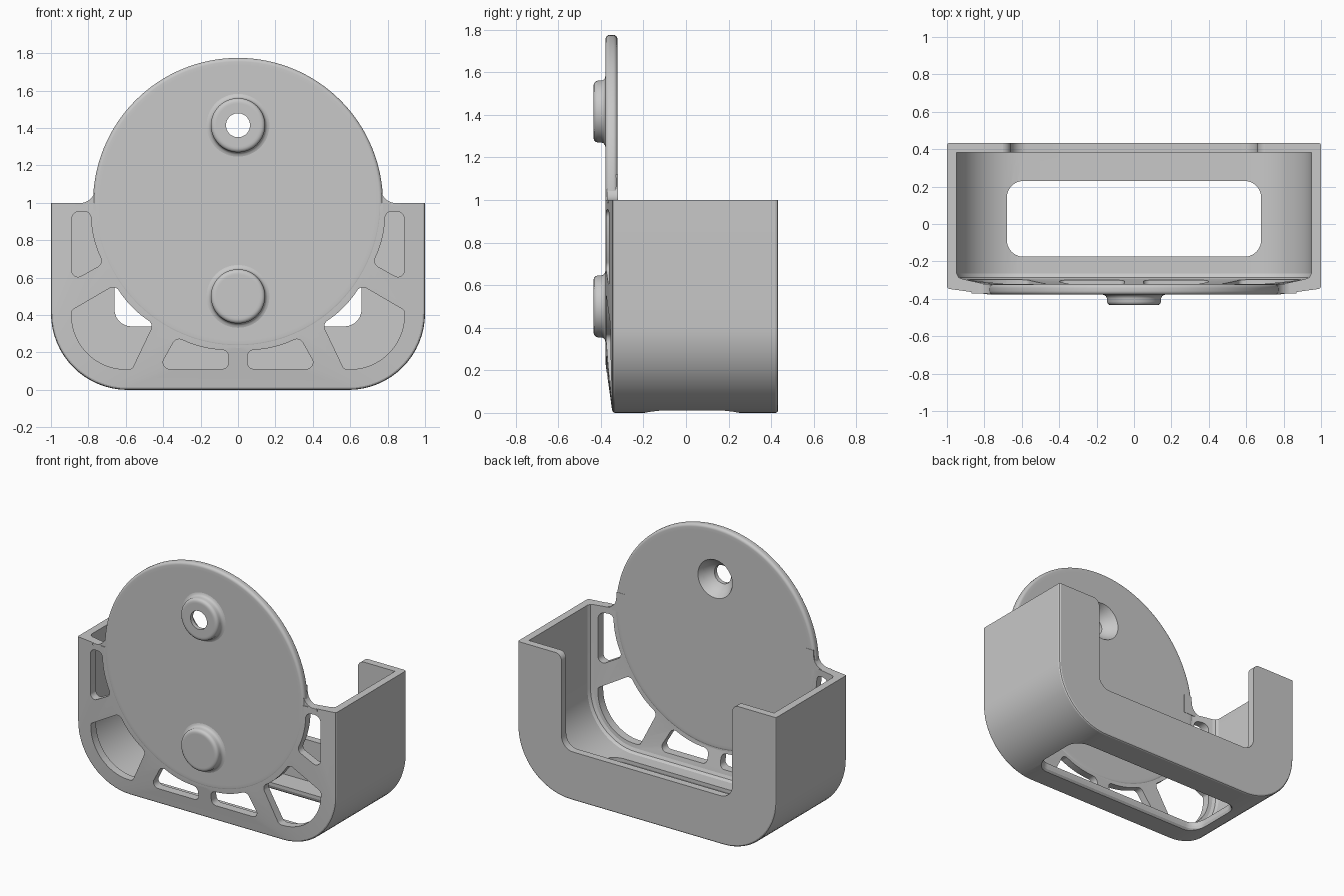
import bpy, bmesh, math
from mathutils import Vector

cube = bpy.data.objects.get("Cube")
if cube:
    bpy.data.objects.remove(cube)

grey = bpy.data.materials.new("plain_grey")
grey.use_nodes = True
COLOR = (0.58, 0.58, 0.58, 1)
grey.diffuse_color = COLOR
grey.node_tree.nodes["Principled BSDF"].inputs["Base Color"].default_value = COLOR

FRONT, BACK = -0.377, 0.433     # main faces of the holder
RADIUS, MID = 0.775, 1.0        # round plate radius and centre height
WALL = 0.052


def rounded(corners, steps=16):
    """Outline with each (x, z, radius) corner filleted."""
    out = []
    for i, (x, z, r) in enumerate(corners):
        p = Vector((x, z))
        if r <= 0:
            out.append(p)
            continue
        u = (Vector(corners[i - 1][:2]) - p).normalized()
        v = (Vector(corners[(i + 1) % len(corners)][:2]) - p).normalized()
        half = u.angle(v) / 2
        c = p + (u + v).normalized() * r / math.sin(half)
        t = r / math.tan(half)
        a, b, turn = p + u * t - c, p + v * t - c, math.pi - 2 * half
        for k in range(steps + 1):
            f = k / steps
            out.append(c + (a * math.sin((1 - f) * turn) + b * math.sin(f * turn)) / math.sin(turn))
    return out


def circle(r, z, n=96):
    return [Vector((r * math.cos(2 * math.pi * i / n), z + r * math.sin(2 * math.pi * i / n)))
            for i in range(n)]


def finish(name, bm):
    bmesh.ops.recalc_face_normals(bm, faces=bm.faces[:])
    mesh = bpy.data.meshes.new(name)
    bm.to_mesh(mesh)
    bm.free()
    mesh.materials.append(grey)
    ob = bpy.data.objects.new(name, mesh)
    bpy.context.collection.objects.link(ob)
    return ob


def loft(name, rings, vertical=False):
    """Closed solid through (outline, depth) rings along y, or along z."""
    bm = bmesh.new()
    loops = [[bm.verts.new((p.x, p.y, d) if vertical else (p.x, d, p.y)) for p in pts]
             for pts, d in rings]
    for a, b in zip(loops, loops[1:]):
        for i in range(len(a)):
            j = (i + 1) % len(a)
            bm.faces.new((a[i], a[j], b[j], b[i]))
    bm.faces.new(loops[0])
    bm.faces.new(loops[-1])
    return finish(name, bm)


def hull(name, rings):
    """Convex solid around (outline, depth) rings."""
    bm = bmesh.new()
    for pts, d in rings:
        for p in pts:
            bm.verts.new((p.x, d, p.y))
    bmesh.ops.convex_hull(bm, input=bm.verts[:])
    bmesh.ops.delete(bm, geom=[v for v in bm.verts if not v.link_faces], context='VERTS')
    return finish(name, bm)


def activate(ob):
    bpy.ops.object.select_all(action='DESELECT')
    ob.select_set(True)
    bpy.context.view_layer.objects.active = ob


def cut(ob, cutters):
    activate(ob)
    for c in cutters:
        mod = ob.modifiers.new("cut", 'BOOLEAN')
        mod.operation, mod.solver, mod.object = 'DIFFERENCE', 'EXACT', c
        bpy.ops.object.modifier_apply(modifier=mod.name)


def smooth(ob, degrees):
    activate(ob)
    bpy.ops.object.shade_smooth_by_angle(angle=math.radians(degrees))


def tray_outline(inset, top=1.0):
    s, r = 1 - inset, 0.41 - inset
    return rounded([(-s, top, 0), (-s, inset, r), (s, inset, r), (s, top, 0)])


def lower_arc(r, top):
    arc = [Vector((r * math.cos(a), MID + r * math.sin(a)))
           for a in (math.pi * (1 + k / 48) for k in range(49))]
    return arc + [Vector((-r, top)), Vector((r, top))]


# Tray: its front slopes gently up to the round plate
tray = hull("tray", [
    (lower_arc(RADIUS, MID - 0.01), FRONT),
    (tray_outline(0.012), -0.347), (tray_outline(0.004), -0.343), (tray_outline(0), -0.334),
    (tray_outline(0), BACK - 0.012), (tray_outline(0.004), BACK - 0.004),
    (tray_outline(0.012), BACK)])

# Hollow inside, open at the top
cavity = hull("cavity_cutter", [
    (lower_arc(RADIUS, 1.2), FRONT + WALL),
    (tray_outline(WALL + 0.03, 1.2), -0.294), (tray_outline(WALL + 0.01, 1.2), -0.285),
    (tray_outline(WALL, 1.2), -0.265), (tray_outline(WALL, 1.2), BACK - WALL)])

# Wide notch in the back wall
notch = rounded([(-0.66, 0.34, 0.09), (0.66, 0.34, 0.09), (0.66, 1.001, 0.05), (0.9, 1.001, 0),
                 (0.9, 1.3, 0), (-0.9, 1.3, 0), (-0.9, 1.001, 0), (-0.66, 1.001, 0.05)])
notch_cutter = loft("notch_cutter", [(notch, 0.3), (notch, 0.6)])


# Floor window with a flared lower edge
def floor_window(g):
    x, y0, y1, r = 0.68 + g, -0.175 - g, 0.23 + g, 0.09 + g
    return rounded([(-x, y0, r), (x, y0, r), (x, y1, r), (-x, y1, r)])


floor_cutter = loft("floor_cutter", [(floor_window(g), z) for g, z in
                    ((0.04, -0.02), (0.02, 0.0), (0.006, 0.012), (0, 0.03), (0, 0.15))], True)


# Openings between the spokes, each with one edge concentric with the plate
def rim_edge(p, q):
    a, b = (math.atan2(z - MID, x) for x, z in (p, q))
    r = (RADIUS + 0.015) / math.cos((a - b) / 2)
    m = (a + b) / 2
    return [(*p, 0.037), (r * math.cos(m), MID + r * math.sin(m), 0.55), (*q, 0.037)]


openings = [
    rim_edge((0.788, 0.955), (0.72, 0.675)) + [(0.89, 0.58, 0.035), (0.89, 0.955, 0.045)],
    rim_edge((0.657, 0.561), (0.452, 0.352)) + [(0.567, 0.11, 0.03), (0.89, 0.11, 0.29),
                                               (0.89, 0.425, 0.02)],
    rim_edge((0.33, 0.282), (0.05, 0.212)) + [(0.05, 0.112, 0.035), (0.425, 0.112, 0.035)]]
cutters = [cavity, notch_cutter, floor_cutter]
for side in (1, -1):
    for shape in openings:
        pts = rounded([(side * x, z, r) for x, z, r in shape])
        cutters.append(loft("opening_cutter", [(pts, -0.5), (pts, -0.2)]))
cut(tray, cutters)
smooth(tray, 7)

# Round plate with softened rim
EDGE = 0.02
rim = []
for k in range(7):
    a = k * math.pi / 12
    rim.append((RADIUS - EDGE * (1 - math.sin(a)), EDGE * (1 - math.cos(a))))
rim.insert(0, (RADIUS - 0.04, 0))
front, back = FRONT - 0.001, FRONT + WALL + 0.003
plate = loft("round_plate", [(circle(r, MID, 128), front + d) for r, d in rim] +
             [(circle(r, MID, 128), back - d) for r, d in reversed(rim)])

# Fillets joining the plate to the tray top
for side, label in ((1, "left"), (-1, "right")):
    pts = rounded([(side * x, z, r) for x, z, r in (
        (0.7, 1.12, 0), (0.76, 1.12, 0), (0.771, 0.999, 0.08), (0.87, 0.999, 0),
        (0.87, 0.985, 0), (0.7, 0.985, 0))])
    smooth(loft(label + "_plate_fillet", [(pts, -0.371), (pts, -0.32)]), 7)

# Front bosses
PROFILE = [(0.168, -0.35), (0.168, -0.378), (0.157, -0.381), (0.149, -0.388), (0.145, -0.398),
           (0.145, -0.414), (0.142, -0.424), (0.135, -0.431), (0.125, -0.434), (0.115, -0.434)]
upper_boss, lower_boss = [
    loft(name, [(circle(r, z, 64), y) for r, y in PROFILE])
    for name, z in (("upper_boss", 1.415), ("lower_boss", 0.5))]

# Screw hole, widening towards the back
screw_cutter = loft("screw_cutter", [(circle(r, 1.415, 64), y) for r, y in (
    (0.064, -0.5), (0.064, -0.405), (0.085, -0.39), (0.108, -0.365), (0.133, -0.322),
    (0.133, -0.25))])
cut(plate, [screw_cutter])
cut(upper_boss, [screw_cutter])
for ob in (plate, upper_boss, lower_boss):
    smooth(ob, 35)

for c in cutters + [screw_cutter]:
    bpy.data.objects.remove(c)
